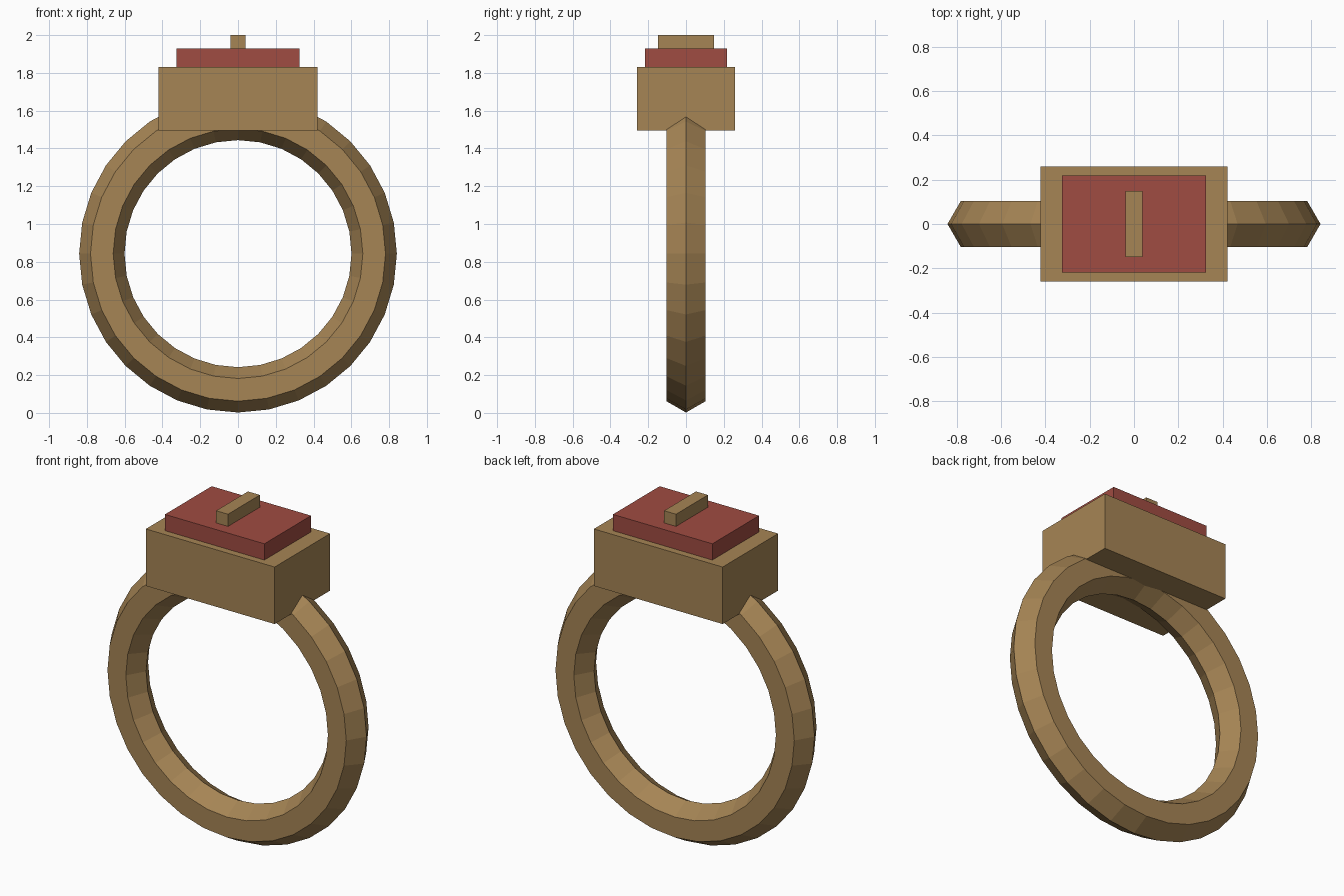
import bpy
from math import radians

cube = bpy.data.objects.get("Cube")
if cube:
    bpy.data.objects.remove(cube, do_unlink=True)


def make_material(name, rgb):
    mat = bpy.data.materials.new(name)
    mat.use_nodes = True
    color = (*rgb, 1.0)
    mat.diffuse_color = color
    mat.node_tree.nodes["Principled BSDF"].inputs["Base Color"].default_value = color
    return mat


gold = make_material("antique gold", (0.38, 0.233, 0.09))
red = make_material("dark red", (0.35, 0.072, 0.054))


def block(name, half_x, half_y, z_low, z_high, mat):
    """Axis-aligned box centred on the z axis."""
    bpy.ops.mesh.primitive_cube_add(size=2, location=(0, 0, (z_low + z_high) / 2))
    obj = bpy.context.object
    obj.name = name
    obj.scale = (half_x, half_y, (z_high - z_low) / 2)
    bpy.ops.object.transform_apply(location=False, rotation=False, scale=True)
    obj.data.materials.append(mat)
    return obj


# Band: faceted ring with a hexagonal section, standing upright
bpy.ops.mesh.primitive_torus_add(
    major_radius=0.721, minor_radius=0.12,
    major_segments=32, minor_segments=6,
    location=(0, 0, 0.843), rotation=(radians(90), 0, 0))
band = bpy.context.object
band.name = "band"
band.data.materials.append(gold)

# Setting, stone and the raised bar on top
block("setting", 0.421, 0.259, 1.495, 1.832, gold)
block("stone", 0.325, 0.218, 1.80, 1.928, red)
block("stone_bar", 0.039, 0.149, 1.90, 2.0, gold)
